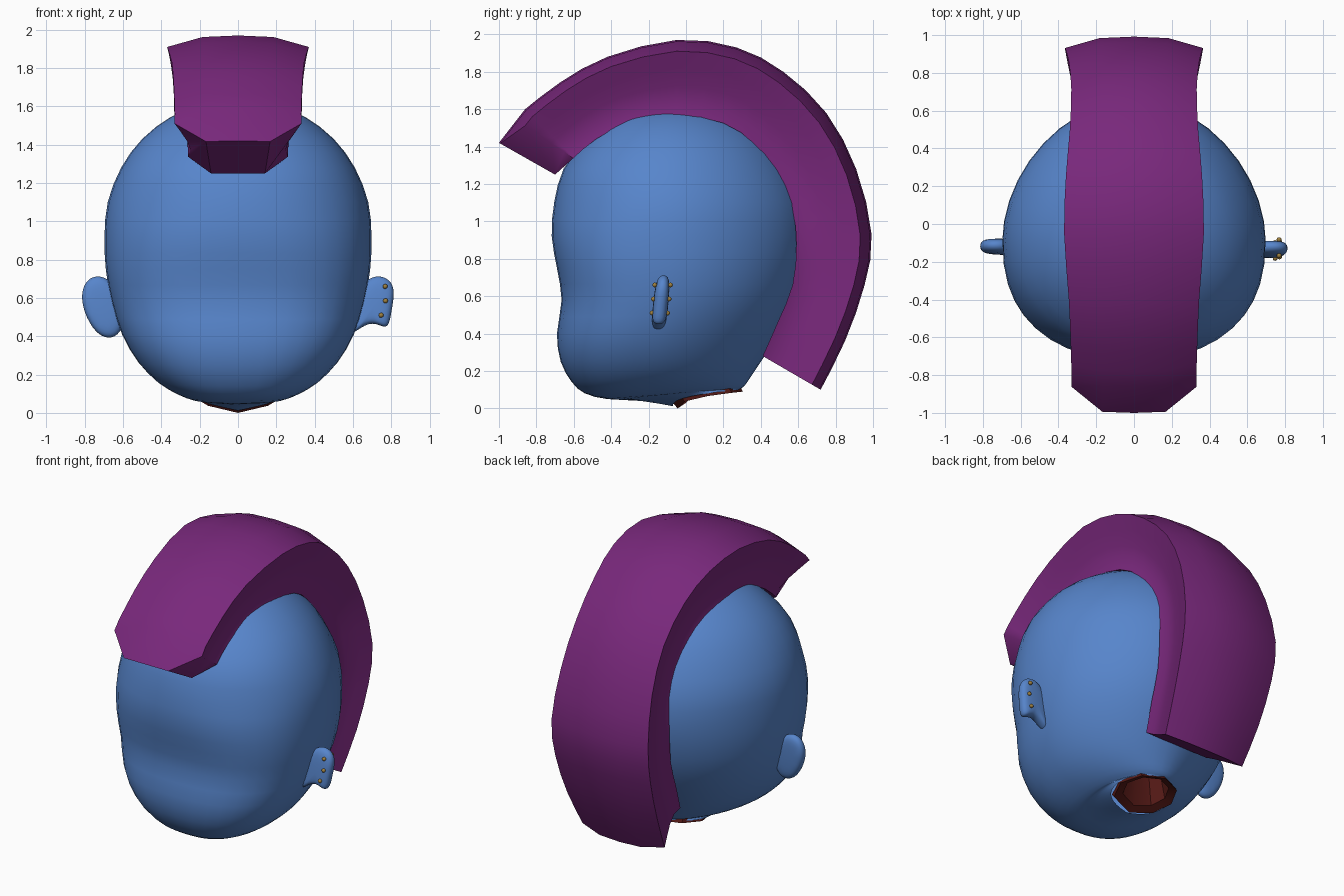
import bpy, bmesh, math
from mathutils import Vector

if "Cube" in bpy.data.objects:
    bpy.data.objects.remove(bpy.data.objects["Cube"])


def material(name, rgb):
    m = bpy.data.materials.new(name)
    m.diffuse_color = (*rgb, 1)
    m.use_nodes = True
    m.node_tree.nodes["Principled BSDF"].inputs["Base Color"].default_value = m.diffuse_color
    return m


BLUE = material("blue_skin", (0.095, 0.235, 0.6))
PURPLE = material("purple_hair", (0.19, 0.021, 0.2))
RED = material("dark_red", (0.09, 0.01, 0.008))
GOLD = material("gold", (0.35, 0.22, 0.05))


def finish(bm, name, mat, angle=180):
    bmesh.ops.recalc_face_normals(bm, faces=bm.faces[:])
    me = bpy.data.meshes.new(name)
    bm.to_mesh(me)
    bm.free()
    ob = bpy.data.objects.new(name, me)
    bpy.context.collection.objects.link(ob)
    me.materials.append(mat)
    bpy.ops.object.select_all(action='DESELECT')
    bpy.context.view_layer.objects.active = ob
    ob.select_set(True)
    bpy.ops.object.shade_smooth_by_angle(angle=math.radians(angle))
    return ob


def bridge(bm, a, b):
    n = len(a)
    for i in range(n):
        bm.faces.new((a[i], a[(i + 1) % n], b[(i + 1) % n], b[i]))


def densify(rows):
    """Insert a Catmull-Rom midpoint between every pair of rows."""
    out = []
    for i in range(len(rows) - 1):
        p = rows[max(i - 1, 0)]
        q = rows[min(i + 2, len(rows) - 1)]
        out.append(rows[i])
        out.append(tuple((9 * (b + c) - a - d) / 16
                         for a, b, c, d in zip(p, rows[i], rows[i + 1], q)))
    return out + [rows[-1]]


def clamp(v, lo, hi):
    return max(lo, min(hi, v))


def loft(name, rings, n, mat, top=False, bottom=False, angle=180):
    """Tilted rounded rings: front y, front z, back y, back z, half width."""
    bm = bmesh.new()
    loops = []
    for yf, zf, yb, zb, w in rings:
        square = 2.15 + .4 * clamp((1.1 - zf) / .4, 0, 1)    # fuller jaw
        bend = clamp(-(yf + .05) * 2.5, .4, 1)               # dipped neck edge
        loop = []
        for i in range(n):
            a = 2 * math.pi * i / n - math.pi / 2
            c, s = math.cos(a), math.sin(a)
            e = 2 / (1.85 if s > 0 else square)
            x = math.copysign(abs(c) ** e, c)
            s = math.copysign(abs(s) ** e, s)
            t = clamp(.46 + s * (.54 if s > 0 else .46), 0, 1)
            loop.append(bm.verts.new((w * x, yf + (yb - yf) * t, zf + (zb - zf) * t ** bend)))
        loops.append(loop)
    for a, b in zip(loops, loops[1:]):
        bridge(bm, a, b)
    if top:
        bm.faces.new(loops[0])
    if bottom:
        bm.faces.new(loops[-1])
    return finish(bm, name, mat, angle)


# Head, from crown down to the neck opening
loft("head", densify([
    (-.12, 1.637, .02, 1.637, .07), (-.24, 1.61, .14, 1.61, .19),
    (-.40, 1.545, .30, 1.545, .35), (-.54, 1.43, .45, 1.43, .50),
    (-.655, 1.28, .56, 1.28, .61), (-.705, 1.10, .64, 1.10, .68),
    (-.718, .92, .66, .92, .697), (-.69, .75, .64, .75, .69),
    (-.665, .58, .59, .58, .66), (-.69, .40, .51, .42, .605),
    (-.67, .25, .42, .28, .52), (-.61, .14, .36, .19, .42),
    (-.54, .08, .32, .13, .32), (-.42, .05, .30, .11, .25),
    (-.24, .04, .29, .105, .225), (-.07, .012, .285, .1, .205)]),
    40, BLUE, top=True)

# Neck opening: lip and inner hollow
loft("neck_opening", [
    (-.07, .03, .29, .115, .20), (-.045, 0, .305, .09, .205),
    (.0, .03, .255, .105, .15), (.02, .24, .23, .28, .11)],
    8, RED, bottom=True, angle=35)

# Crest stations: outer y, outer z, inner y, inner z, half width
stations = [
    (-1, 1.42, -.70, 1.25, .335), (-.86, 1.60, -.60, 1.34, .33),
    (-.67, 1.745, -.48, 1.44, .335), (-.42, 1.88, -.30, 1.53, .345),
    (-.05, 1.97, -.05, 1.57, .37), (.27, 1.93, .20, 1.525, .36),
    (.52, 1.80, .37, 1.41, .34), (.75, 1.58, .50, 1.23, .332),
    (.91, 1.28, .57, 1.06, .345), (.992, .93, .59, .88, .365),
    (.955, .66, .57, .66, .36), (.85, .36, .49, .46, .34),
    (.72, .10, .41, .28, .31)]
# Half section: width fraction, depth fraction, sweep back at the front tip
section = [(0, 0, 0), (.5, .02, 0), (1, .15, .72), (.9, .38, .78),
           (.8, .62, .85), (.75, .84, .95), (.79, 1, 1), (.42, 1, 0)]


def station_point(s, u, d, side):
    oy, oz, iy, iz, w = s
    return Vector((side * u * w, oy + (iy - oy) * d, oz + (iz - oz) * d))


bm = bmesh.new()
loops = []
for k, s in enumerate(stations[:1] + densify(stations[1:])):
    half = {}
    for side in (1, -1):
        half[side] = []
        for u, d, back in section:
            p = station_point(s, u, d, side)
            if k == 0:
                p = p.lerp(station_point(stations[1], u, d, side), back * .97)
            half[side].append(p)
    loops.append([bm.verts.new(p) for p in half[1] + half[-1][:0:-1]])
for a, b in zip(loops, loops[1:]):
    bridge(bm, a, b)
for lp in (loops[0], loops[-1]):
    bm.faces.new((lp[0], lp[1], lp[7], lp[8], lp[14]))
    bm.faces.new(lp[1:8])
    bm.faces.new(lp[8:15])
finish(bm, "hair_crest", PURPLE, 45)


# Ears: rounded slabs from an outline in x and z
def ear(name, outline, side, y0, tilt):
    bm = bmesh.new()
    c = sum((Vector(p) for p in outline), Vector((0, 0))) / len(outline)
    loops = []
    for dy, sc in ((-.042, .72), (-.02, 1.02), (.02, 1.02), (.042, .72)):
        loop = []
        for p in outline:
            q = c + (Vector(p) - c) * sc
            loop.append(bm.verts.new((side * q.x, y0 + dy + tilt * (q.y - .56), q.y)))
        loops.append(loop)
    for a, b in zip(loops, loops[1:]):
        bridge(bm, a, b)
    bm.faces.new(loops[0])
    bm.faces.new(loops[-1])
    ob = finish(bm, name, BLUE)
    sub = ob.modifiers.new("round", 'SUBSURF')
    sub.levels = sub.render_levels = 2


upper = [(.79, .70), (.72, .72), (.65, .68), (.60, .55)]
ear("whole_ear", [(.60, .43), (.66, .385), (.73, .405), (.79, .49), (.825, .61)] + upper,
    -1, -.12, .05)
ear("torn_ear", [(.58, .405), (.62, .43), (.68, .47), (.73, .465), (.785, .435),
                 (.80, .53), (.82, .64)] + upper, 1, -.135, .1)

# Ear studs: a bead on each face of the torn ear
for k, (x, z) in enumerate([(.768, .66), (.77, .585), (.747, .51)]):
    bm = bmesh.new()
    y = -.135 + .1 * (z - .56)
    for dy in (-.042, .042):
        r = bmesh.ops.create_icosphere(bm, subdivisions=2, radius=.013)
        bmesh.ops.translate(bm, verts=r["verts"], vec=(x, y + dy, z))
    finish(bm, f"ear_stud_{k + 1}", GOLD)
